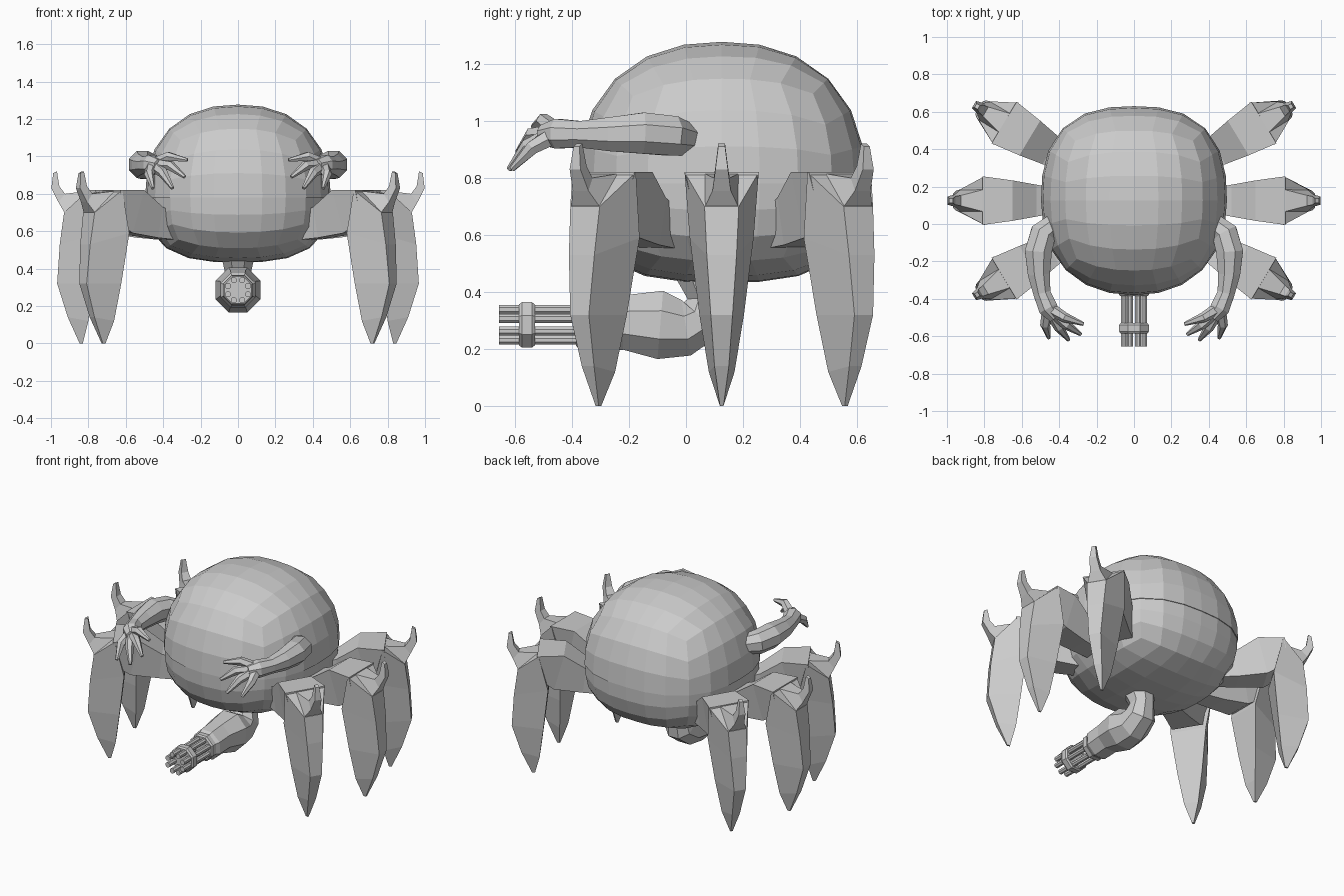
import bpy, bmesh, math
from mathutils import Vector, Matrix

if "Cube" in bpy.data.objects:
    bpy.data.objects.remove(bpy.data.objects["Cube"])

grey = bpy.data.materials.new("plain grey")
grey.diffuse_color = (0.6, 0.6, 0.6, 1)
grey.use_nodes = True
grey.node_tree.nodes["Principled BSDF"].inputs["Base Color"].default_value = grey.diffuse_color
CY = 0.125  # body centre in y


def finish(name, bm):
    bmesh.ops.recalc_face_normals(bm, faces=bm.faces)
    me = bpy.data.meshes.new(name)
    bm.to_mesh(me)
    bm.free()
    me.materials.append(grey)
    ob = bpy.data.objects.new(name, me)
    bpy.context.collection.objects.link(ob)
    return ob


def loft(bm, rings):
    """Skin a list of equal-sized point rings and cap both ends."""
    vs = [[bm.verts.new(p) for p in ring] for ring in rings]
    n = len(vs[0])
    for a, b in zip(vs, vs[1:]):
        for i in range(n):
            j = (i + 1) % n
            bm.faces.new((a[i], a[j], b[j], b[i]))
    bm.faces.new(vs[0])
    bm.faces.new(vs[-1])


def tube(bm, pts, ref, sides=8):
    """Tube through (x, y, z, radius) points."""
    ps = [Vector(p[:3]) for p in pts]
    rings = []
    for i, p in enumerate(ps):
        t = (ps[min(i + 1, len(ps) - 1)] - ps[max(i - 1, 0)]).normalized()
        u = (ref - t * ref.dot(t)).normalized()
        v = t.cross(u)
        rings.append([p + pts[i][3] * (u * math.cos(a) + v * math.sin(a))
                      for a in [(k + 0.5) * math.tau / sides for k in range(sides)]])
    loft(bm, rings)


def shell(name, upper, rx, ry, rz, p):
    """Half of a squarish ball made from a subdivided cube, rounder in front."""
    bm = bmesh.new()
    bmesh.ops.create_cube(bm, size=2)
    bmesh.ops.subdivide_edges(bm, edges=bm.edges, cuts=5, use_grid_fill=True)
    drop = [f for f in bm.faces if (f.calc_center_median().z > 0) != upper]
    bmesh.ops.delete(bm, geom=drop, context='FACES')
    for v in bm.verts:
        d = Vector([math.tan(c * math.pi / 4) for c in v.co])
        q = 2.25 if d.y < 0 else 2.6
        h = (abs(d.x) ** q + abs(d.y) ** q) ** (1 / q)
        d /= (h ** p + abs(d.z) ** p) ** (1 / p)
        v.co = (d.x * rx, CY + d.y * ry, 0.78 + d.z * rz)
    rim = [e for e in bm.edges if e.is_boundary]
    bmesh.ops.holes_fill(bm, edges=rim, sides=0)
    return finish(name, bm)


# Body: domed upper shell over a slightly smaller lower hull
shell("upper_shell", True, 0.497, 0.505, 0.497, 2.3)
shell("lower_hull", False, 0.492, 0.50, 0.347, 2.8)


# Legs: wedge-shaped thigh, bowed blade and small upturned spur
def quad(r0, z0, w0, r1, z1, w1):
    return [(r0, -w0, z0), (r0, w0, z0), (r1, w1, z1), (r1, -w1, z1)]


def leg(name, angle):
    bm = bmesh.new()
    # thigh
    loft(bm, [quad(0.38, 0.55, 0.06, 0.38, 0.68, 0.06),
              quad(0.54, 0.565, 0.07, 0.52, 0.73, 0.085),
              quad(0.71, 0.59, 0.09, 0.65, 0.82, 0.108),
              quad(0.82, 0.66, 0.09, 0.81, 0.82, 0.13)])
    # blade
    loft(bm, [quad(0.80, 0.82, 0.13, 0.93, 0.70, 0.06),
              quad(0.745, 0.59, 0.112, 0.953, 0.53, 0.052),
              quad(0.775, 0.32, 0.078, 0.967, 0.32, 0.038),
              quad(0.80, 0.12, 0.045, 0.91, 0.14, 0.025),
              quad(0.83, 0.0, 0.006, 0.847, 0.0, 0.006)])
    # spur
    loft(bm, [quad(0.80, 0.815, 0.06, 0.928, 0.70, 0.058),
              quad(0.925, 0.80, 0.028, 0.96, 0.755, 0.032),
              quad(0.955, 0.84, 0.022, 0.998, 0.83, 0.022),
              quad(0.968, 0.92, 0.012, 0.988, 0.91, 0.012)])
    bm.transform(Matrix.Translation((0, CY, 0)) @ Matrix.Rotation(angle, 4, 'Z'))
    finish(name, bm)


for label, deg in (("front", -31), ("middle", 0), ("back", 31)):
    leg(label + "_leg_right", math.radians(deg))
    leg(label + "_leg_left", math.radians(180 - deg))


# Arms: curved forearm with a four-fingered hand
Z = Vector((0, 0, 1))
forearm = [(0.425, 0.0, 0.935, 0.06), (0.485, -0.05, 0.947, 0.075),
           (0.512, -0.15, 0.957, 0.078), (0.508, -0.27, 0.953, 0.064),
           (0.492, -0.37, 0.953, 0.05), (0.46, -0.45, 0.955, 0.056),
           (0.42, -0.50, 0.95, 0.038)]
fingers = [((0.37, -0.50, 1.0), (0.27, -0.535, 0.98)),
           ((0.36, -0.54, 0.95), (0.285, -0.59, 0.89)),
           ((0.40, -0.555, 0.91), (0.35, -0.62, 0.83)),
           ((0.475, -0.54, 0.905), (0.455, -0.61, 0.83))]
for label, s in (("right", 1), ("left", -1)):
    bm = bmesh.new()
    tube(bm, forearm, Z)
    for knuckle, tip in fingers:
        tube(bm, [(0.455, -0.45, 0.957, 0.036), (*knuckle, 0.027), (*tip, 0.01)], Z, 6)
    bm.transform(Matrix.Scale(s, 4, (1, 0, 0)))
    finish("arm_" + label, bm)

# Belly gun: bent housing hanging from the hull
X = Vector((1, 0, 0))
GZ = 0.285
bm = bmesh.new()
tube(bm, [(0, -0.345, GZ, 0.085), (0, -0.32, GZ, 0.10), (0, -0.22, 0.293, 0.103),
          (0, -0.09, 0.285, 0.13), (0, 0.0, 0.275, 0.107), (0, 0.06, 0.31, 0.095),
          (0, 0.075, 0.38, 0.075), (0, 0.05, 0.47, 0.095)], X)
finish("gun_housing", bm)

# Gun collars
bm = bmesh.new()
for y0, y1, r in ((-0.585, -0.53, 0.086), (-0.385, -0.335, 0.088)):
    tube(bm, [(0, y0, GZ, r - 0.008), (0, y0 + 0.01, GZ, r),
              (0, y1 - 0.01, GZ, r), (0, y1, GZ, r - 0.008)], X)
finish("gun_collars", bm)

# Ring of eight barrels
bm = bmesh.new()
for k in range(8):
    a = (k + 0.5) * math.tau / 8
    x, z = 0.058 * math.cos(a), GZ + 0.058 * math.sin(a)
    tube(bm, [(x, -0.655, z, 0.017), (x, -0.34, z, 0.017)], X)
finish("gun_barrels", bm)
